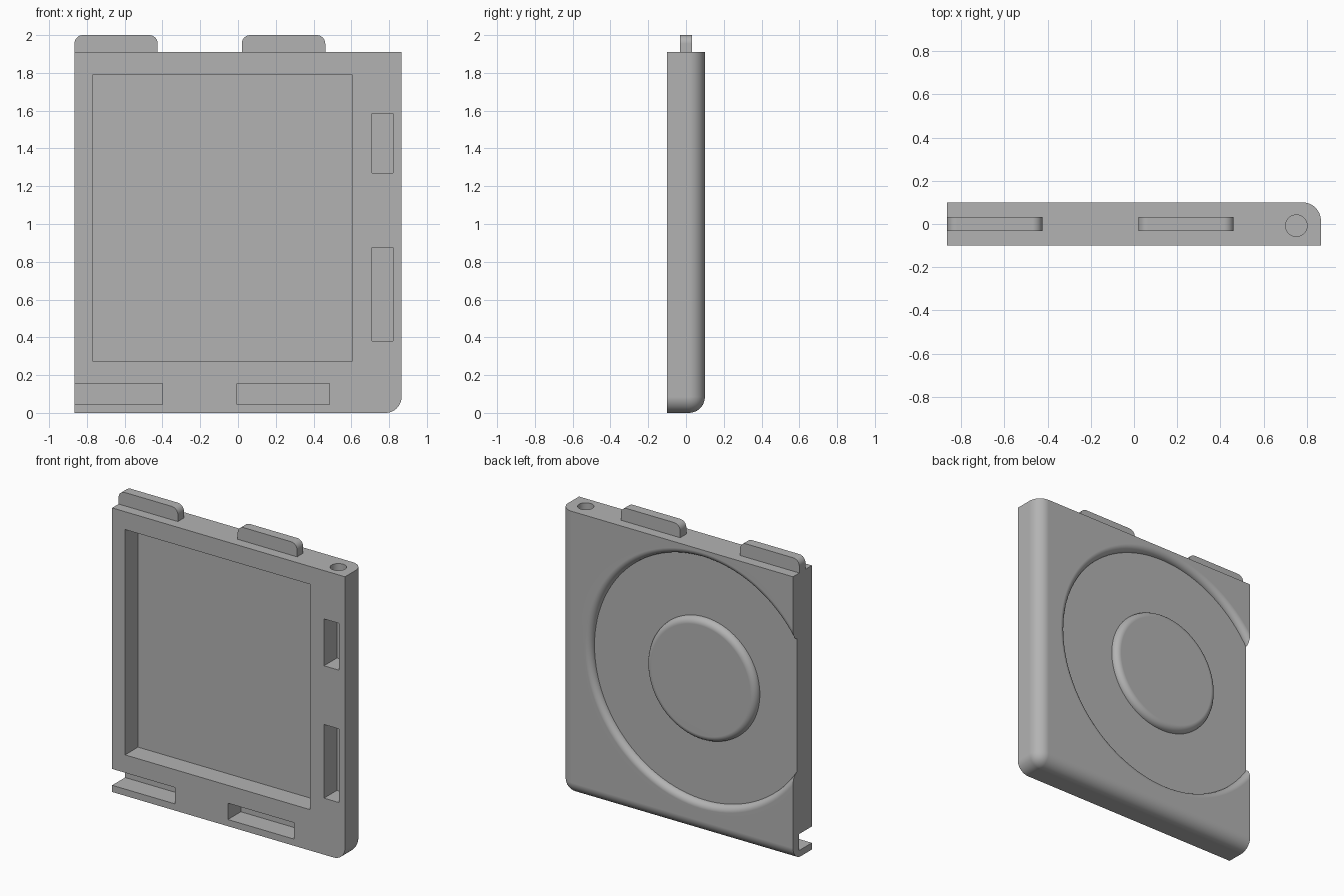
import bpy, bmesh
from math import pi, sin, cos, radians
from mathutils import Vector, Matrix

W, T, H = 0.866, 0.1, 1.91      # half width, half thickness, body height
FILLET = 0.085
POCKET_Y = 0.037                # floor of the front pockets
FLOOR_Y = 0.058                 # floor of the round recess in the back

if "Cube" in bpy.data.objects:
    bpy.data.objects.remove(bpy.data.objects["Cube"], do_unlink=True)

grey = bpy.data.materials.new("plain grey")
grey.use_nodes = True
grey.diffuse_color = (0.45, 0.45, 0.45, 1)
grey.node_tree.nodes["Principled BSDF"].inputs["Base Color"].default_value = grey.diffuse_color


def to_object(bm, name):
    bmesh.ops.recalc_face_normals(bm, faces=bm.faces)
    mesh = bpy.data.meshes.new(name)
    bm.to_mesh(mesh)
    bm.free()
    mesh.materials.append(grey)
    obj = bpy.data.objects.new(name, mesh)
    bpy.context.collection.objects.link(obj)
    return obj


def box_bm(x0, x1, y0, y1, z0, z1):
    bm = bmesh.new()
    size = Matrix.Diagonal((x1 - x0, y1 - y0, z1 - z0, 1))
    mid = Matrix.Translation(((x0 + x1) / 2, (y0 + y1) / 2, (z0 + z1) / 2))
    bmesh.ops.create_cube(bm, size=1, matrix=mid @ size)
    return bm


def round_edges(bm, test, radius, segments):
    edges = [e for e in bm.edges if test(*[v.co for v in e.verts])]
    bmesh.ops.bevel(bm, geom=edges, offset=radius, segments=segments,
                    profile=0.5, affect='EDGES', clamp_overlap=False)


def finish(obj):
    bpy.ops.object.select_all(action='DESELECT')
    obj.select_set(True)
    bpy.context.view_layer.objects.active = obj
    bpy.ops.object.shade_smooth_by_angle(angle=radians(30))
    mod = obj.modifiers.new("even_normals", 'WEIGHTED_NORMAL')
    mod.keep_sharp = True


def cut(obj, cutter):
    cutter.hide_render = True
    mod = obj.modifiers.new("cut", 'BOOLEAN')
    mod.operation, mod.solver, mod.object = 'DIFFERENCE', 'EXACT', cutter
    bpy.context.view_layer.objects.active = obj
    bpy.ops.object.modifier_apply(modifier=mod.name)
    bpy.data.objects.remove(cutter, do_unlink=True)


# Slab body, with the three edges at its lower back corner rounded
corner = Vector((W, T, 0))
bm = box_bm(-W, W, -T, T, 0, H)
round_edges(bm, lambda a, b: min((a - corner).length, (b - corner).length) < 1e-4, FILLET, 10)
body = to_object(bm, "body")

# Front pockets: large panel, two side slots, two lower slots (one open at the side)
pockets = [(-0.77, 0.605, 0.275, 1.79),
           (0.71, 0.82, 1.27, 1.585),
           (0.71, 0.82, 0.38, 0.875),
           (-W - 0.1, -0.4, 0.045, 0.155),
           (-0.005, 0.485, 0.045, 0.155)]
for x0, x1, z0, z1 in pockets:
    cut(body, to_object(box_bm(x0, x1, -T - 0.1, POCKET_Y, z0, z1), "pocket_cutter"))

# Pin hole in the top edge
bm = bmesh.new()
bmesh.ops.create_cone(bm, cap_ends=True, segments=40, radius1=0.05, radius2=0.05, depth=0.4,
                      matrix=Matrix.Translation((0.752, -0.008, H)))
cut(body, to_object(bm, "hole_cutter"))

# Ring-shaped recess in the back, leaving a raised disc; both rims are rounded
lip = T - FLOOR_Y
arc = [(lip * (1 - cos(a)), lip * sin(a)) for a in [i * pi / 16 for i in range(9)]]
profile = [(0.82 + r, FLOOR_Y + h) for r, h in arc] + [(0.82 + lip, 0.2), (0.41 - lip, 0.2)]
profile += [(0.41 - r, FLOOR_Y + h) for r, h in reversed(arc)]
bm = bmesh.new()
centre = Vector((-0.18, 0, 1.03))
verts = [bm.verts.new(centre + Vector((r, y, 0))) for r, y in profile]
edges = [bm.edges.new((verts[i - 1], verts[i])) for i in range(len(verts))]
bmesh.ops.spin(bm, geom=verts + edges, cent=centre, axis=(0, 1, 0),
               angle=2 * pi, steps=112, use_merge=True)
bmesh.ops.remove_doubles(bm, verts=bm.verts, dist=1e-5)
cut(body, to_object(bm, "recess_cutter"))
finish(body)

# Two tabs on the top edge, with rounded upper corners
for name, x0, x1 in (("right_tab", -W, -0.425), ("left_tab", 0.02, 0.462)):
    bm = box_bm(x0, x1, -0.032, 0.033, H, 2.0)
    round_edges(bm, lambda a, b: min(a.z, b.z) > 1.99 and abs(a.y - b.y) > 0.01, 0.045, 8)
    finish(to_object(bm, name))
